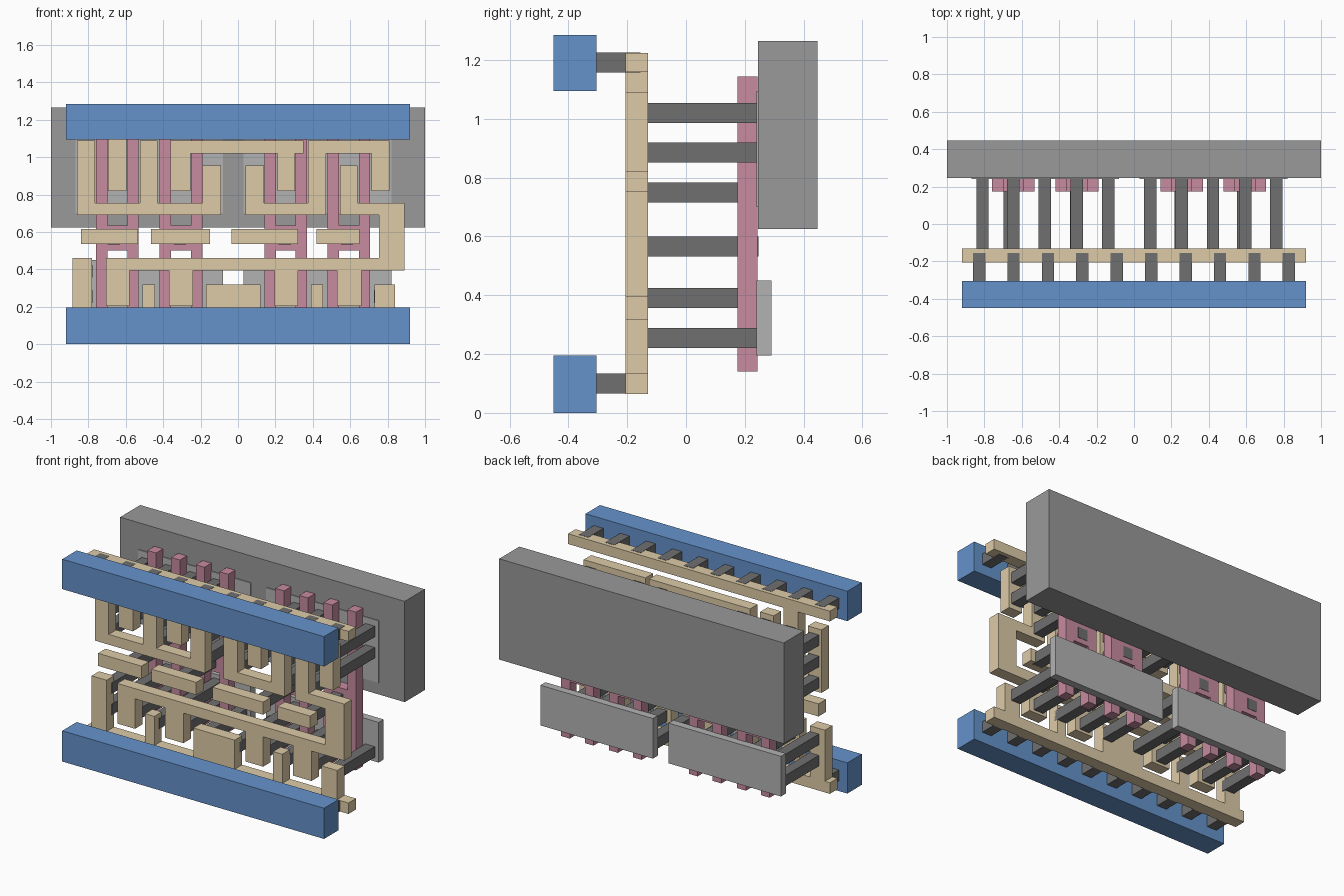
import bpy, bmesh

if "Cube" in bpy.data.objects:
    bpy.data.objects.remove(bpy.data.objects["Cube"])


def mat(name, rgb):
    m = bpy.data.materials.new(name)
    m.diffuse_color = (*rgb, 1)
    m.use_nodes = True
    m.node_tree.nodes["Principled BSDF"].inputs["Base Color"].default_value = m.diffuse_color
    return m


BLUE = mat("blue", (0.13, 0.29, 0.60))
BEIGE = mat("beige", (0.73, 0.60, 0.39))
PINK = mat("pink", (0.57, 0.26, 0.35))
DARK = mat("dark_grey", (0.16, 0.16, 0.16))
GREY = mat("mid_grey", (0.32, 0.32, 0.32))
LIGHT = mat("light_grey", (0.45, 0.45, 0.45))


def plate(name, pts, y0, y1, material):
    """Extrude an x-z outline from y0 to y1."""
    clean = [p for i, p in enumerate(pts) if p != pts[i - 1]]
    bm = bmesh.new()
    face = bm.faces.new([bm.verts.new((x, y0, z)) for x, z in clean])
    new = bmesh.ops.extrude_face_region(bm, geom=[face])["geom"]
    bmesh.ops.translate(bm, vec=(0, y1 - y0, 0),
                        verts=[v for v in new if isinstance(v, bmesh.types.BMVert)])
    bmesh.ops.recalc_face_normals(bm, faces=bm.faces)
    me = bpy.data.meshes.new(name)
    bm.to_mesh(me)
    bm.free()
    me.materials.append(material)
    ob = bpy.data.objects.new(name, me)
    bpy.context.collection.objects.link(ob)
    return ob


def box(name, x, y, z, material):
    return plate(name, [(x[0], z[0]), (x[1], z[0]), (x[1], z[1]), (x[0], z[1])], *y, material)


def comb(name, x, z, down=(), up=(), extra=()):
    """Metal bar with teeth (x0, x1, tip z); extra is a free outline on top, right to left."""
    pts = [(x[0], z[0])]
    for a, b, t in down:
        pts += [(a, z[0]), (a, t), (b, t), (b, z[0])]
    pts += [(x[1], z[0]), (x[1], z[1])] + list(extra)
    for a, b, t in reversed(up):
        pts += [(b, z[1]), (b, t), (a, t), (a, z[1])]
    pts.append((x[0], z[1]))
    return plate(name, pts, -0.205, -0.13, BEIGE)


# Front power rails
for label, z in (("lower", (0, 0.195)), ("upper", (1.095, 1.285))):
    box(label + "_power_rail", (-0.92, 0.92), (-0.45, -0.305), z, BLUE)

# Rear well block and diffusion slabs
box("well_block", (-1, 1), (0.245, 0.447), (0.625, 1.265), GREY)
for side, x in (("left", (-0.87, -0.08)), ("right", (0.03, 0.82))):
    box(side + "_upper_diffusion", x, (0.24, 0.29), (0.70, 1.095), LIGHT)
    box(side + "_lower_diffusion", x, (0.24, 0.29), (0.195, 0.45), LIGHT)

# Gate pairs joined by a middle pad (H outline)
for i, c in enumerate((-0.645, -0.305, 0.255, 0.593)):
    half = [(0.114, 0.14), (0.114, 1.145), (0.053, 1.145), (0.053, 0.635)]
    low = [(0.053, 0.50), (0.053, 0.14)]
    pts = ([(c + x, z) for x, z in half] + [(c - x, z) for x, z in reversed(half)]
           + [(c - x, z) for x, z in reversed(low)] + [(c + x, z) for x, z in low])
    plate(f"gate_pair_{i}", pts, 0.175, 0.244, PINK)

# Metal rails with teeth
comb("upper_metal_rail", (-0.92, 0.92), (1.16, 1.225), down=[(-0.695, -0.595, 0.82)])
comb("lower_metal_rail", (-0.92, 0.92), (0.065, 0.135),
     up=[(-0.885, -0.78, 0.46), (-0.51, -0.445, 0.32), (-0.17, 0.12, 0.32),
         (0.39, 0.455, 0.32), (0.73, 0.84, 0.32)])

# Metal signal tracks
comb("left_fork_track", (-0.86, -0.09), (0.69, 0.755),
     up=[(-0.86, -0.765, 1.09), (-0.525, -0.43, 1.09), (-0.19, -0.09, 0.955)])
comb("bridge_track", (-0.36, 0.35), (1.02, 1.09),
     down=[(-0.36, -0.255, 0.82), (0.21, 0.305, 0.82)])
comb("right_fork_track", (0.04, 0.47), (0.69, 0.755), up=[(0.04, 0.14, 0.955)],
     extra=[(0.47, 1.02), (0.715, 1.02), (0.715, 0.82), (0.81, 0.82), (0.81, 1.09),
            (0.375, 1.09), (0.375, 0.755)])
comb("output_track", (-0.705, 0.89), (0.395, 0.46),
     down=[(-0.705, -0.58, 0.205), (-0.37, -0.24, 0.205),
           (0.195, 0.32, 0.205), (0.53, 0.66, 0.205)],
     extra=[(0.89, 0.755), (0.64, 0.755), (0.64, 0.955), (0.545, 0.955),
            (0.545, 0.69), (0.755, 0.69), (0.755, 0.46)])
for i, x in enumerate(((-0.84, -0.535), (-0.465, -0.15), (-0.035, 0.32), (0.42, 0.65))):
    box(f"input_track_{i}", x, (-0.205, -0.13), (0.535, 0.615), BEIGE)


def contact(name, x, z, y):
    box(name, (x - 0.033, x + 0.033), y, (z - 0.034, z + 0.034), DARK)


# Short contacts between power rails and metal rails
for i in range(10):
    x = -0.828 + 0.184 * i
    contact(f"lower_rail_contact_{i}", x, 0.1, (-0.305, -0.155))
    contact(f"upper_rail_contact_{i}", x, 1.1925, (-0.305, -0.155))

# Long contacts to the gate pads
for i, x in enumerate((-0.665, -0.31, 0.25, 0.583)):
    contact(f"gate_contact_{i}", x, 0.566, (-0.155, 0.246))

# Long contacts to the diffusion slabs
TOP, BOTTOM, ALL = (1.02, 0.885), (0.885, 0.75), (1.02, 0.885, 0.75)
columns = [(-0.81, ALL, 2), (-0.645, TOP, 2), (-0.477, ALL, 1), (-0.307, TOP, 2),
           (-0.138, BOTTOM, 1), (0.087, BOTTOM, 1), (0.256, TOP, 2), (0.422, ALL, 1),
           (0.594, BOTTOM, 2), (0.76, TOP, 1)]
for i, (x, upper, n_low) in enumerate(columns):
    for j, z in enumerate(upper + (0.255, 0.39)[:n_low]):
        contact(f"diffusion_contact_{i}_{j}", x, z, (-0.155, 0.245))
